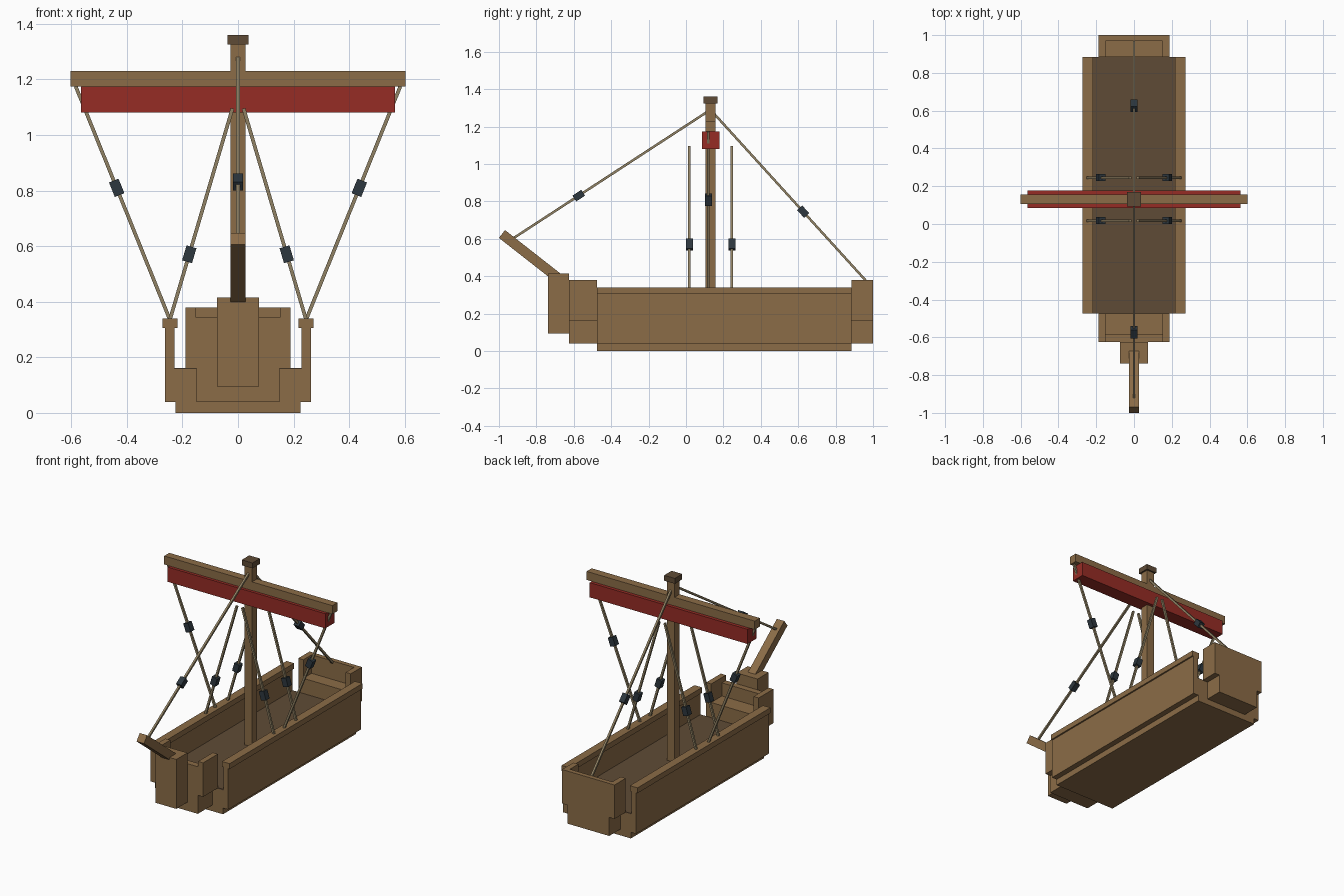
import bpy
import math
from mathutils import Vector

old = bpy.data.objects.get("Cube")
if old:
    bpy.data.objects.remove(old, do_unlink=True)


def material(name, hexcol):
    """Flat material from an sRGB hex colour."""
    lin = []
    for i in (0, 2, 4):
        c = int(hexcol[i:i + 2], 16) / 255
        lin.append(c / 12.92 if c <= 0.04045 else ((c + 0.055) / 1.055) ** 2.4)
    m = bpy.data.materials.new(name)
    m.use_nodes = True
    m.diffuse_color = (*lin, 1)
    m.node_tree.nodes["Principled BSDF"].inputs["Base Color"].default_value = (*lin, 1)
    return m


WOOD = material("wood brown", "8B6C47")
DARK = material("dark wood", "5F4B36")
RED = material("sail red", "962C25")
ROPE = material("rope tan", "908163")
IRON = material("block slate", "2D373E")


def box(name, x, y, z, mat):
    """Box from (min, max) ranges on each axis."""
    bpy.ops.mesh.primitive_cube_add(size=1)
    o = bpy.context.object
    o.name = name
    for v in o.data.vertices:
        v.co = [r[0] if c < 0 else r[1] for c, r in zip(v.co, (x, y, z))]
    o.data.materials.append(mat)
    return o


def pair(name, x, y, z, mat):
    """Mirrored boxes on the left (+x) and right (-x)."""
    box("left_" + name, x, y, z, mat)
    box("right_" + name, (-x[1], -x[0]), y, z, mat)


def beam(name, a, b, width, mat):
    """Square beam between two points."""
    a, b = Vector(a), Vector(b)
    d = b - a
    h, n = width / 2, d.length / 2
    o = box(name, (-h, h), (-h, h), (-n, n), mat)
    o.location = (a + b) / 2
    # keep one side of the section level
    side = Vector((1, 0, 0)) if abs(d.x) < 1e-6 else Vector((0, 1, 0))
    zax = d.normalized()
    yax = zax.cross(side).normalized()
    rot = o.matrix_world.to_3x3()
    for i in range(3):
        rot[i][0], rot[i][1], rot[i][2] = side[i], yax[i], zax[i]
    o.rotation_euler = rot.to_euler()
    return o


def rigging(name, a, b, t):
    """Rope with a tackle block at fraction t along it."""
    a, b = Vector(a), Vector(b)
    beam(name + "_rope", a, b, 0.013, ROPE)
    d = (b - a).normalized() * 0.028
    p = a.lerp(b, t)
    beam(name + "_block", p - d, p + d, 0.037, IRON)


# Hull
HULL_Y = (-0.475, 0.885)
box("keel_plank", (-0.225, 0.225), HULL_Y, (0, 0.04), WOOD)
box("hull_base", (-0.262, 0.262), HULL_Y, (0.04, 0.158), WOOD)
box("deck", (-0.23, 0.23), HULL_Y, (0.155, 0.162), DARK)
pair("hull_wall", (0.228, 0.262), HULL_Y, (0.155, 0.305), WOOD)
pair("rail", (0.218, 0.272), HULL_Y, (0.305, 0.34), WOOD)

# Raised ends: narrow foot, platform, side cheeks and end board
ENDS = (("bow", (-0.625, -0.475), (-0.625, -0.585), 0.345),
        ("stern", (0.885, 1.0), (0.97, 1.0), 0.38))
for name, span, board, top in ENDS:
    box(name + "_foot", (-0.15, 0.15), span, (0.04, 0.16), WOOD)
    box(name + "_platform", (-0.188, 0.188), span, (0.16, 0.26), WOOD)
    pair(name + "_cheek", (0.152, 0.188), span, (0.26, 0.38), WOOD)
    box(name + "_board", (-0.152, 0.152), board, (0.26, top), WOOD)

# Stem post and bowsprit
box("stem_post", (-0.075, 0.075), (-0.738, -0.625), (0.095, 0.415), WOOD)
beam("bowsprit", (0, -0.984, 0.626), (0, -0.68, 0.388), 0.053, WOOD)

# Mast, yard and furled sail
box("mast", (-0.027, 0.027), (0.104, 0.158), (0.16, 1.33), WOOD)
box("mast_cap", (-0.038, 0.038), (0.093, 0.169), (1.325, 1.36), DARK)
box("yard", (-0.602, 0.602), (0.105, 0.157), (1.175, 1.23), WOOD)
box("furled_sail", (-0.565, 0.565), (0.086, 0.178), (1.08, 1.175), RED)

# Shrouds and yard braces on both sides
for side, s in (("left", 1), ("right", -1)):
    for pos, y in (("front", 0.018), ("rear", 0.245)):
        rigging(f"{side}_{pos}_shroud", (s * 0.245, y, 0.335), (s * 0.02, y, 1.095), 0.31)
    rigging(side + "_brace", (s * 0.245, 0.12, 0.335), (s * 0.584, 0.12, 1.175), 0.565)

# Fore and back stays
rigging("fore_stay", (0, -0.925, 0.602), (0, 0.115, 1.28), 0.338)
rigging("back_stay", (0, 0.965, 0.373), (0, 0.145, 1.275), 0.413)
